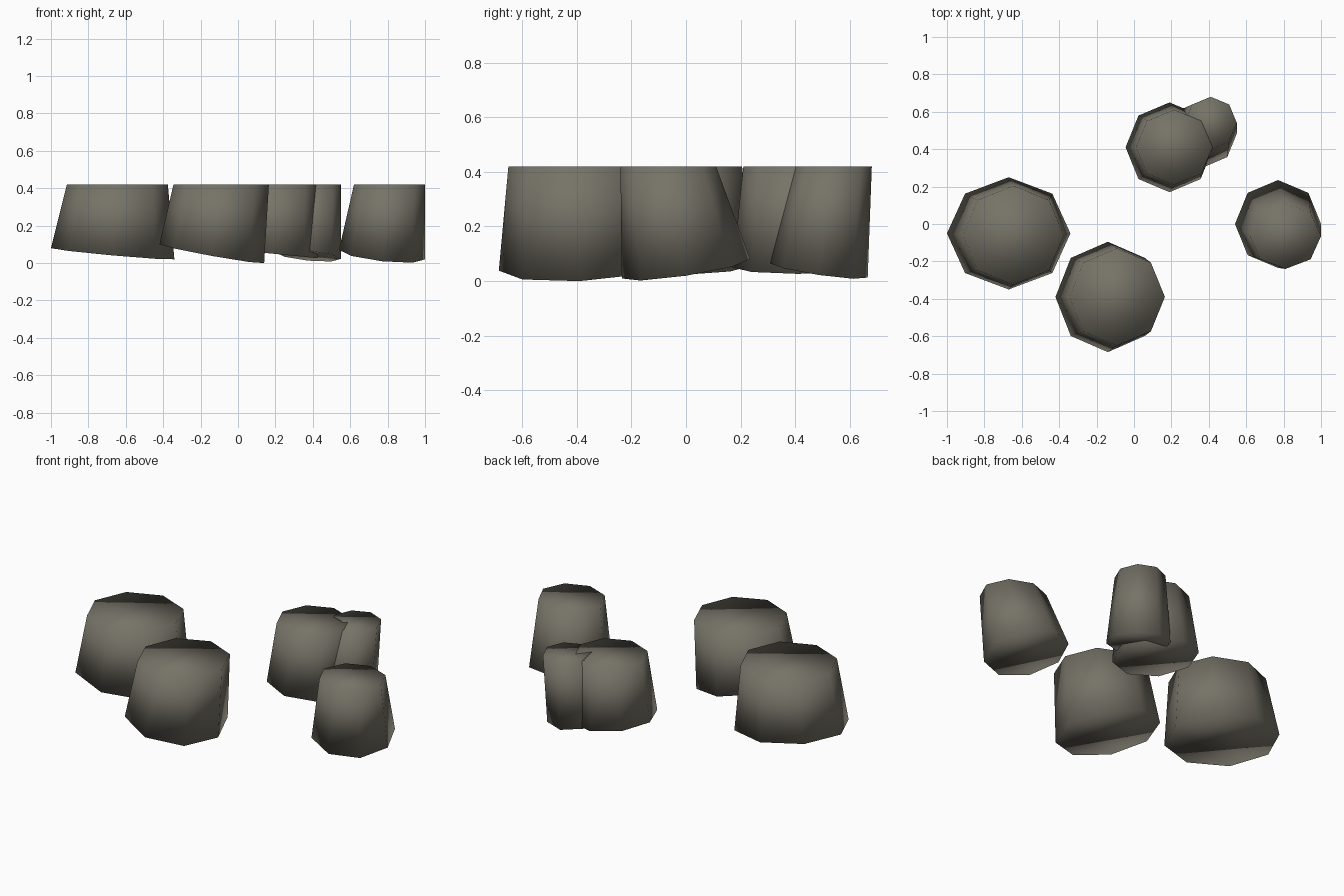
import bpy, bmesh
from math import cos, sin, pi

cube = bpy.data.objects.get("Cube")
if cube:
    bpy.data.objects.remove(cube)

# Stone colour
stone = bpy.data.materials.new("grey brown stone")
stone.use_nodes = True
colour = (0.18, 0.17, 0.135, 1)
stone.diffuse_color = colour
bsdf = stone.node_tree.nodes["Principled BSDF"]
bsdf.inputs["Base Color"].default_value = colour
bsdf.inputs["Roughness"].default_value = 0.9

SIDES = 8
TOP_Z = 0.42


def make_rock(name, base, base_radius, slope, top, top_radius):
    """Leaning, tapered eight-sided stone: sloping underside, level top."""
    bm = bmesh.new()
    lower, upper = [], []
    for i in range(SIDES):
        c, s = cos(2 * pi * i / SIDES), sin(2 * pi * i / SIDES)
        dx, dy = base_radius[0] * c, base_radius[1] * s
        z = max(0, base[2] + slope[0] * dx + slope[1] * dy)
        lower.append(bm.verts.new((base[0] + dx, base[1] + dy, z)))
        upper.append(bm.verts.new((top[0] + top_radius[0] * c,
                                   top[1] + top_radius[1] * s, TOP_Z)))
    for i in range(SIDES):
        j = (i + 1) % SIDES
        bm.faces.new((lower[i], lower[j], upper[j], upper[i]))
    bm.faces.new(upper)
    bm.faces.new(lower[::-1])
    for face in bm.faces:
        face.smooth = True
    mesh = bpy.data.meshes.new(name)
    bm.to_mesh(mesh)
    bm.free()
    mesh.materials.append(stone)
    bpy.context.collection.objects.link(bpy.data.objects.new(name, mesh))


# Five separate stones, the two at the back overlapping
make_rock("right_rock", (-0.67, -0.05, 0.05), (0.33, 0.30), (-0.09, 0.03),
          (-0.645, -0.06), (0.27, 0.265))
make_rock("front_rock", (-0.14, -0.39, 0.05), (0.28, 0.295), (-0.18, 0.04),
          (-0.09, -0.39), (0.255, 0.26))
make_rock("back_rock", (0.19, 0.41, 0.05), (0.235, 0.24), (-0.1, 0),
          (0.215, 0.41), (0.205, 0.2))
make_rock("small_back_rock", (0.375, 0.485, 0.04), (0.175, 0.18), (-0.1, -0.15),
          (0.41, 0.54), (0.14, 0.14))
make_rock("left_rock", (0.77, 0, 0.045), (0.23, 0.235), (-0.11, 0.15),
          (0.81, -0.065), (0.19, 0.175))
